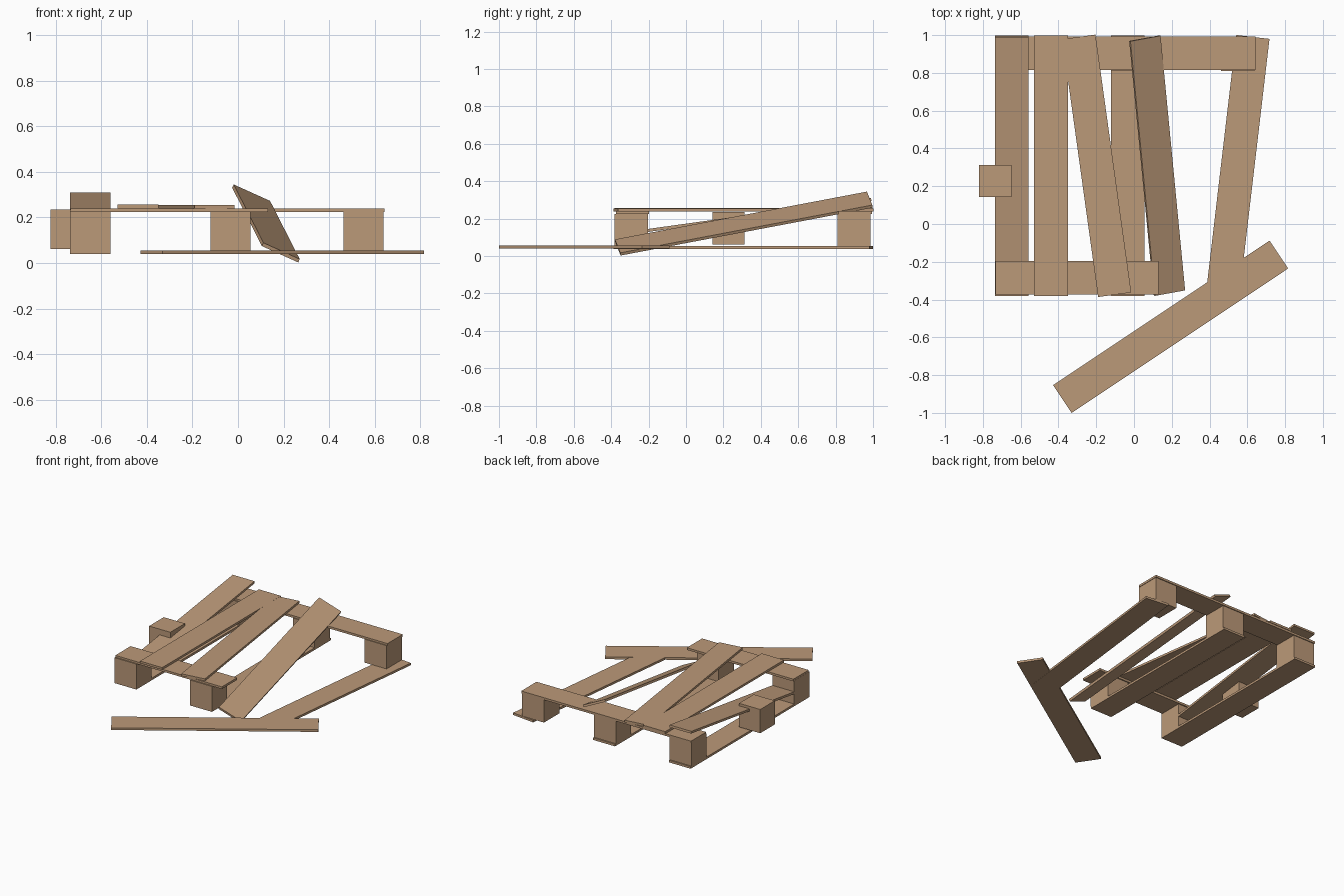
import bpy, math
from mathutils import Vector, Matrix

if "Cube" in bpy.data.objects:
    bpy.data.objects.remove(bpy.data.objects["Cube"])

wood = bpy.data.materials.new("pale_wood")
wood.diffuse_color = (0.50, 0.32, 0.19, 1)
wood.use_nodes = True
wood.node_tree.nodes["Principled BSDF"].inputs["Base Color"].default_value = wood.diffuse_color

L, W, T = 1.378, 0.177, 0.016   # plank length, width, thickness


def slab(name, centre, size, rot=None):
    """Box with given centre and size, optionally rotated by a 3x3 matrix."""
    sx, sy, sz = (s / 2 for s in size)
    m = rot or Matrix.Identity(3)
    verts = [m @ Vector((x * sx, y * sy, z * sz)) for z in (-1, 1)
             for x, y in ((-1, -1), (1, -1), (1, 1), (-1, 1))]
    faces = [(3, 2, 1, 0), (4, 5, 6, 7), (0, 1, 5, 4),
             (1, 2, 6, 5), (2, 3, 7, 6), (3, 0, 4, 7)]
    me = bpy.data.meshes.new(name)
    me.from_pydata(verts, [], faces)
    me.materials.append(wood)
    ob = bpy.data.objects.new(name, me)
    ob.location = centre
    bpy.context.collection.objects.link(ob)
    return ob


def turn(deg, axis='Z'):
    return Matrix.Rotation(math.radians(deg), 3, axis)


# Bottom runners: two straight, one knocked askew, one fallen off
for name, x in (("left_runner", -0.647), ("middle_runner", -0.033)):
    slab(name, (x, 0.308, 0.047), (W, L, T))
slab("skewed_runner", (0.549, 0.306, 0.047), (W, L, T), turn(-6.7))
slab("fallen_plank", (0.194, -0.544, 0.048), (L, W, T), turn(33.7))

# Spacer blocks
for name, x, y in (("front_left_block", -0.647, -0.293),
                   ("front_middle_block", -0.033, -0.293),
                   ("back_left_block", -0.647, 0.899),
                   ("back_middle_block", -0.033, 0.899),
                   ("back_right_block", 0.55, 0.899)):
    slab(name, (x, y, 0.140), (0.177, 0.177, 0.172))
slab("loose_block", (-0.735, 0.227, 0.148), (0.172, 0.170, 0.174))

# Cross boards on the blocks; the front one is snapped short
slab("back_cross_board", (-0.047, 0.905, 0.232), (L, W, T))
slab("front_cross_board", (-0.302, -0.285, 0.232), (0.865, W, T))

# Deck boards: straight, askew and lifted
slab("straight_deck_board", (-0.439, 0.308, 0.248), (0.180, L, T))
slab("skewed_deck_board", (-0.197, 0.308, 0.2475), (W, L, T), turn(7.9))
slab("lifted_deck_board", (-0.647, 0.308, 0.208), (W, L, T), turn(7.9, 'X'))

# Deck board that has twisted and dropped its front end to the ground
along = Vector((-0.130, 1.345, 0.255)).normalized()
across = Vector((0.160, 0.030, -0.072))
across = (across - along * across.dot(along)).normalized()
up = across.cross(along)
frame = Matrix((across, along, up)).transposed()
slab("dropped_deck_board", Vector((0.126, 0.308, 0.181)) - up * T / 2,
     (W, L, T), frame)
